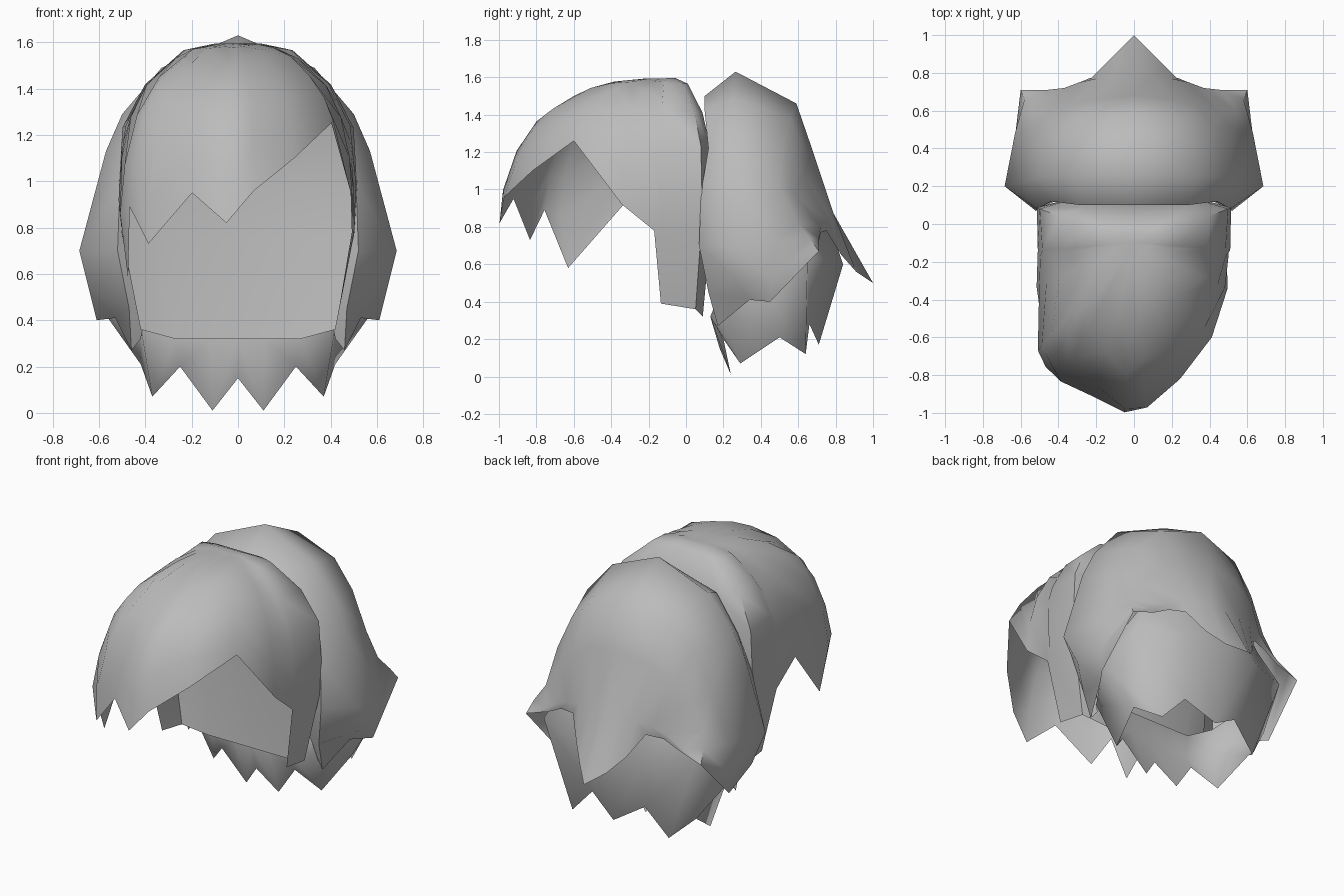
import bpy, bmesh, math
from mathutils import Vector

cube = bpy.data.objects.get("Cube")
if cube:
    bpy.data.objects.remove(cube)

# One plain grey for all locks
grey = bpy.data.materials.new("hair grey")
grey.use_nodes = True
colour = (0.5, 0.5, 0.5, 1)
grey.diffuse_color = colour
bsdf = next(n for n in grey.node_tree.nodes if n.type == 'BSDF_PRINCIPLED')
bsdf.inputs["Base Color"].default_value = colour
bsdf.inputs["Roughness"].default_value = 0.8


def loft(name, rows, cyclic=False, mirror=False, centre=(0, 0.2, 0.8)):
    """Skin rows of points into a shell whose faces point away from centre."""
    bm = bmesh.new()
    grid = [[bm.verts.new(p) for p in row] for row in rows]
    n = len(grid[0])
    for a, b in zip(grid, grid[1:]):
        for i in range(n if cyclic else n - 1):
            j = (i + 1) % n
            bm.faces.new((a[i], a[j], b[j], b[i]))
    bmesh.ops.remove_doubles(bm, verts=bm.verts, dist=0.0005)
    bmesh.ops.recalc_face_normals(bm, faces=bm.faces)
    bm.normal_update()
    c = Vector(centre)
    if sum(f.normal.dot(f.calc_center_median() - c) * f.calc_area() for f in bm.faces) < 0:
        bmesh.ops.reverse_faces(bm, faces=bm.faces)
    mesh = bpy.data.meshes.new(name)
    bm.to_mesh(mesh)
    bm.free()
    ob = bpy.data.objects.new(name, mesh)
    bpy.context.collection.objects.link(ob)
    mesh.materials.append(grey)
    bpy.ops.object.select_all(action='DESELECT')
    ob.select_set(True)
    bpy.context.view_layer.objects.active = ob
    bpy.ops.object.shade_smooth_by_angle(angle=math.radians(60))
    if mirror:
        m = ob.modifiers.new("mirror", 'MIRROR')
        m.merge_threshold = 0.001


# Front cap: domed profile (front radius, side radius, height) cut at a jagged hem
profile = [(0, 0, 1.59), (.15, .2, 1.595), (.42, .48, 1.565), (.74, .82, 1.41),
           (.89, 1.01, 1.22), (.99, 1.03, .96), (1, 1, .75), (.82, .82, .31)]


def sample(t):
    i = min(int(t), len(profile) - 2)
    f = t - i
    return [a + (b - a) * f for a, b in zip(profile[i], profile[i + 1])]


def param_at(z):
    for i in range(1, len(profile) - 1):
        z0, z1 = profile[i][2], profile[i + 1][2]
        if z0 >= z >= z1:
            return i + (z0 - z) / (z0 - z1)
    return len(profile) - 1


# outline x, outline y, hem height
hem = [(0, .13, .32), (-.33, .13, .32), (-.5, .08, .36), (-.5, -.14, .39),
       (-.5, -.17, .78), (-.51, -.33, .92), (-.51, -.67, .58), (-.47, -.76, .89),
       (-.39, -.84, .73), (-.2, -.93, .95), (-.05, -1, .82), (.07, -.98, .96),
       (.26, -.87, 1.1), (.47, -.67, 1.26), (.49, -.34, .92), (.49, -.17, .78),
       (.5, -.14, .39), (.5, .08, .36), (.33, .13, .32)]
pole_y = -0.1
rows = []
for k in range(8):
    row = []
    for x, y, z in hem:
        front, side, h = sample(param_at(z) * k / 7)
        w = min(1, max(0, 1 + y / 0.8))
        r = front + (side - front) * w
        row.append((x * r, pole_y + (y - pole_y) * r, h))
    rows.append(row)
loft("front_cap", rows, cyclic=True, centre=(0, -0.4, 0.8))

# Back mass: arches from crown to side, lofted inner lip to rear point
arches = [
    [(0, .14, 1.42), (.25, .14, 1.35), (.38, .15, 1.17), (.42, .13, .95),
     (.42, .12, .7), (.39, .14, .48), (.42, .18, .32)],
    [(0, .1, 1.5), (.28, .1, 1.42), (.44, .12, 1.22), (.51, .08, .98),
     (.52, .07, .7), (.47, .12, .45), (.46, .17, .27)],
    [(0, .265, 1.63), (.33, .25, 1.49), (.5, .25, 1.29), (.57, .23, 1.13),
     (.685, .2, .7), (.64, .27, .52), (.53, .34, .41)],
    [(0, .59, 1.46), (.27, .56, 1.38), (.42, .52, 1.24), (.53, .5, 1.02),
     (.63, .48, .72), (.63, .46, .52), (.61, .45, .40)],
    [(0, .68, 1.2), (.2, .66, 1.17), (.34, .63, 1.08), (.46, .58, .97),
     (.54, .6, .82), (.58, .66, .74), (.6, .71, .67)],
    [(0, .79, .87), (.1, .79, .87), (.2, .77, .86), (.29, .75, .84),
     (.37, .72, .80), (.46, .71, .74), (.6, .71, .67)],
    [(0, 1, .5), (.09, .91, .56), (.17, .83, .65), (.25, .75, .78),
     (.35, .72, .77), (.45, .71, .72), (.6, .71, .67)],
]
loft("back_hair", arches, mirror=True)

# Under layer: skirt of pointed locks, front centre round to rear centre
tuck = [(0, .17, .42), (.11, .17, .42), (.25, .17, .42), (.4, .2, .5),
        (.52, .42, .62), (.42, .58, .84), (.2, .69, .92), (0, .72, .95)]
rim = [(0, .13, .32), (.12, .13, .32), (.27, .13, .32), (.42, .17, .37),
       (.59, .43, .45), (.52, .65, .64), (.24, .77, .62), (0, .84, .6)]
tips = [(0, .18, .15), (.11, .24, .01), (.25, .2, .2), (.37, .29, .07),
        (.42, .5, .21), (.33, .64, .12), (.18, .66, .28), (0, .71, .17)]
loft("under_locks", [tuck, rim, tips], mirror=True, centre=(0, 0.42, 0.35))
